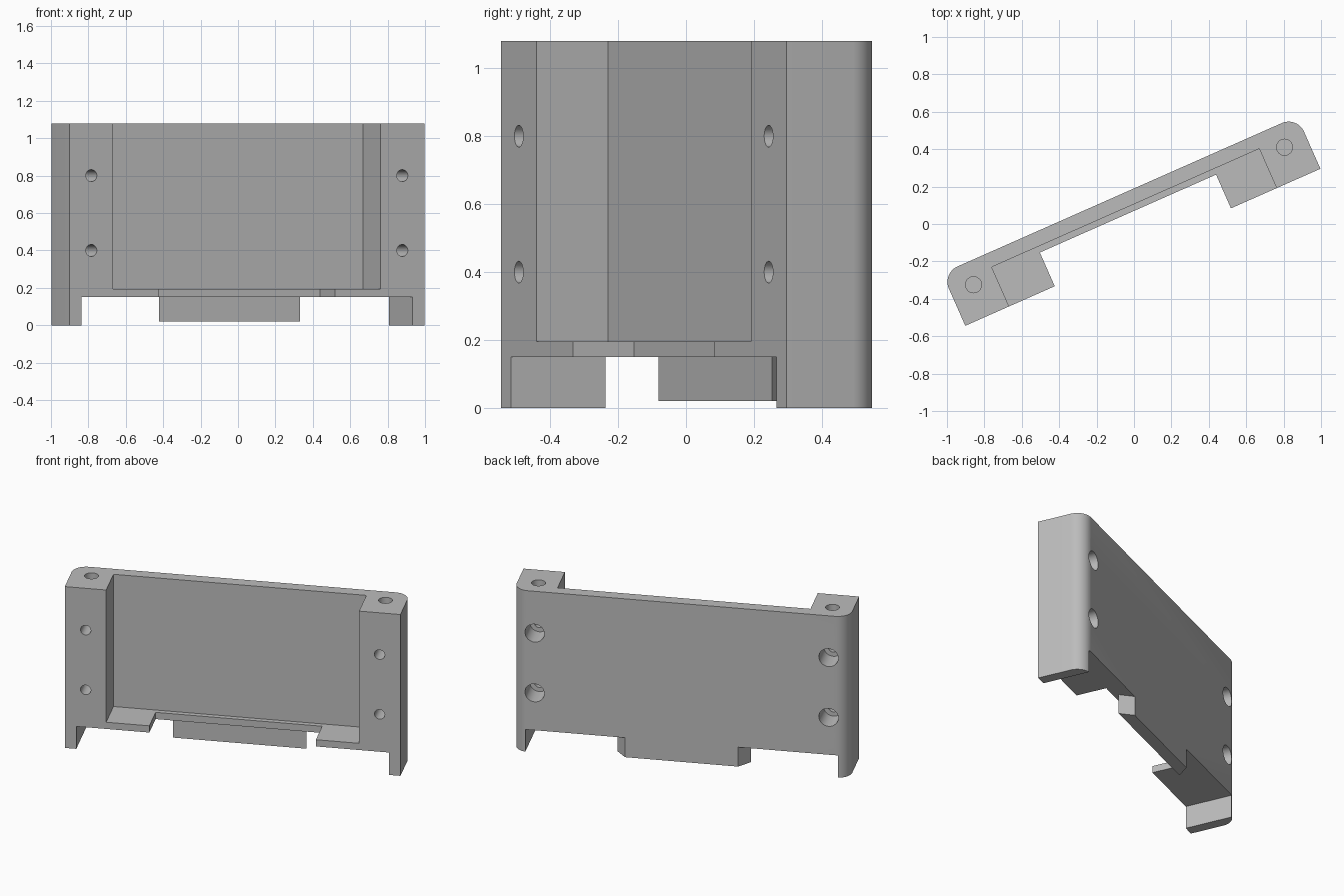
import bpy, bmesh, math
from mathutils import Matrix

cube = bpy.data.objects.get("Cube")
if cube:
    bpy.data.objects.remove(cube, do_unlink=True)

# Main sizes, in the bracket's own frame (length along x, back at +y)
HALF, FRONT, BACK, TOP = 1.038, -0.133, 0.174, 1.08
RADIUS, FLOOR, LIP = 0.09, 0.097, 0.064
POCKET, NOTCH, LEG = 0.782, 0.515, 0.967
TAB_FRONT, TAB_BACK, TAB_Z = 0.413, 0.35, 0.02
UNDER, LEDGE, HOLE_X = 0.15, 0.195, 0.909
OUT = 0.3

grey = bpy.data.materials.new("plain_grey")
grey.use_nodes = True
grey.diffuse_color = (0.5, 0.5, 0.5, 1)
bsdf = next(n for n in grey.node_tree.nodes if n.type == 'BSDF_PRINCIPLED')
bsdf.inputs["Base Color"].default_value = grey.diffuse_color


def make_object(name, bm):
    bmesh.ops.recalc_face_normals(bm, faces=bm.faces)
    mesh = bpy.data.meshes.new(name)
    bm.to_mesh(mesh)
    bm.free()
    mesh.materials.append(grey)
    obj = bpy.data.objects.new(name, mesh)
    bpy.context.collection.objects.link(obj)
    return obj


def prism(name, outline, z0, z1):
    bm = bmesh.new()
    face = bm.faces.new([bm.verts.new((x, y, z0)) for x, y in outline])
    new = bmesh.ops.extrude_face_region(bm, geom=[face])["geom"]
    verts = [v for v in new if isinstance(v, bmesh.types.BMVert)]
    bmesh.ops.translate(bm, verts=verts, vec=(0, 0, z1 - z0))
    return make_object(name, bm)


def block(name, half, y0, y1, z0, z1):
    return prism(name, [(-half, y0), (half, y0), (half, y1), (-half, y1)], z0, z1)


def cylinder(name, radius, depth, centre, along_y):
    bm = bmesh.new()
    turn = Matrix.Rotation(math.pi / 2 if along_y else 0, 4, 'X')
    bmesh.ops.create_cone(bm, cap_ends=True, segments=32, radius1=radius,
                          radius2=radius, depth=depth,
                          matrix=Matrix.Translation(centre) @ turn)
    return make_object(name, bm)


def mirrored(points):
    return points + [(-x, y) for x, y in reversed(points)]


# Body with rounded back corners
corner = [(HALF - RADIUS + RADIUS * math.cos(a), BACK - RADIUS + RADIUS * math.sin(a))
          for a in (math.pi / 2 * i / 12 for i in range(13))]
body = prism("bracket_body", mirrored([(HALF, FRONT)] + corner), 0, TOP)

# Front pocket, ledge notch and the space below, leaving legs and a bevelled tab
cutters = [
    block("pocket_cutter", POCKET, -OUT, FLOOR, LEDGE, TOP + OUT),
    block("notch_cutter", NOTCH, -OUT, LIP, UNDER - 0.05, OUT),
    prism("underside_cutter",
          mirrored([(LEG, -OUT), (LEG, OUT), (TAB_BACK, OUT),
                    (TAB_BACK, BACK), (TAB_FRONT, FLOOR)]), -OUT, UNDER),
    block("tab_end_cutter", LEG, -OUT, OUT, -OUT, TAB_Z),
]

# Counterbored screw holes and blind holes in the top
for side in (-1, 1):
    x = side * HOLE_X
    for z in (0.4, 0.8):
        cutters.append(cylinder("screw_cutter", 0.032, 1, (x, 0, z), True))
        cutters.append(cylinder("counterbore_cutter", 0.06, 0.3, (x, BACK, z), True))
    cutters.append(cylinder("top_hole_cutter", 0.043, 0.4, (x, 0.05, TOP), False))

bpy.context.view_layer.objects.active = body
for cutter in cutters:
    cutter.hide_render = True
    mod = body.modifiers.new(cutter.name, 'BOOLEAN')
    mod.operation = 'DIFFERENCE'
    mod.solver = 'EXACT'
    mod.object = cutter
    bpy.ops.object.modifier_apply(modifier=mod.name)
for cutter in cutters:
    bpy.data.objects.remove(cutter, do_unlink=True)

# Smooth the rounded walls, then turn the whole part to its diagonal position
bpy.ops.object.select_all(action='DESELECT')
body.select_set(True)
bpy.ops.object.shade_smooth_by_angle(angle=math.radians(30))
turn = Matrix.Rotation(math.radians(23.85), 4, 'Z')
body.data.transform(turn @ Matrix.Translation((-0.007, 0, 0)))
